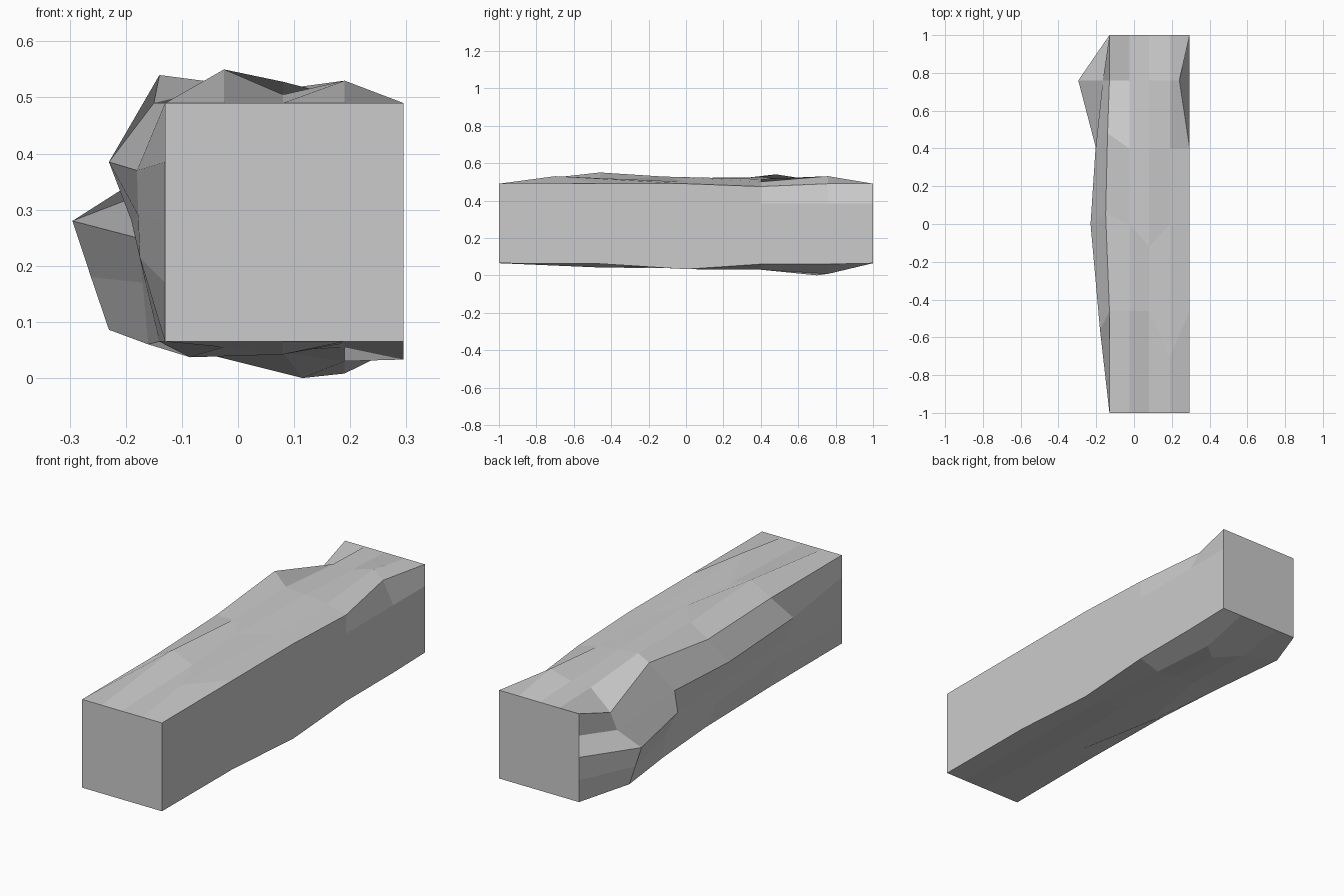
import bpy, bmesh

# Regular 4 x 4 square section and the stations along the beam
XS = [-0.13, -0.025, 0.08, 0.19, 0.295]
ZS = [0.065, 0.17, 0.28, 0.385, 0.49]
YS = [-1.0, -0.46, 0.0, 0.4, 0.76, 1.0]

# Ring order: left side up, top across, right side down, bottom back
RING = ([(0, j) for j in range(4)] + [(i, 4) for i in range(4)] +
        [(4, j) for j in range(4, 0, -1)] + [(i, 0) for i in range(4, 0, -1)])

# Chipped left side: (station, row) -> x, y, z
LEFT = {
    (1, 1): (-0.175, -0.46, 0.215), (1, 3): (-0.18, -0.56, 0.37),
    (1, 2): (-0.178, -0.50, 0.29),
    (2, 0): (-0.14, 0.05, 0.065), (2, 1): (-0.165, 0.0, 0.17),
    (2, 2): (-0.19, 0.0, 0.28), (2, 3): (-0.23, 0.0, 0.385),
    (2, 4): (-0.15, 0.05, 0.49),
    (3, 0): (-0.16, 0.4, 0.06), (3, 1): (-0.17, 0.4, 0.17),
    (3, 2): (-0.18, 0.32, 0.25), (3, 3): (-0.205, 0.38, 0.385),
    (3, 4): (-0.14, 0.48, 0.54),
    (4, 0): (-0.23, 0.76, 0.086), (4, 1): (-0.262, 0.76, 0.18),
    (4, 2): (-0.295, 0.76, 0.28), (4, 3): (-0.165, 0.76, 0.33),
    (4, 4): (-0.13, 0.76, 0.405),
}
# Uneven top and bottom heights for columns 1 to 4
TOP = {1: (0.55, 0.505, 0.515, 0.49), 2: (0.52, 0.528, 0.50, 0.49),
       3: (0.525, 0.515, 0.50, 0.475), 4: (0.497, 0.50, 0.53, 0.49)}
BOTTOM = {1: (0.055, 0.042, 0.062, 0.062), 2: (0.037, 0.048, 0.055, 0.033),
          3: (0.05, 0.045, 0.03, 0.06), 4: (0.035, 0.0, 0.008, 0.06)}


def point(s, i, j):
    x, y, z = XS[i], YS[s], ZS[j]
    if i == 0:
        return LEFT.get((s, j), (x, y, z))
    if j == 4 and s in TOP:
        z = TOP[s][i - 1]
    if j == 0 and s in BOTTOM:
        z = BOTTOM[s][i - 1]
    # Individual nicks
    if (s, i, j) == (4, 4, 4):
        x = 0.24
    if (s, i, j) == (1, 3, 4):
        y, z = -0.70, 0.53
    if (s, i, j) == (2, 2, 4):
        y = -0.12
    if (s, i, j) == (4, 2, 0):
        x, y = 0.115, 0.70
    if (s, i, j) == (2, 1, 0):
        x = -0.085
    return (x, y, z)


# Loft the beam through the stations and cap both ends
bm = bmesh.new()
rings = [[bm.verts.new(point(s, i, j)) for i, j in RING] for s in range(len(YS))]
n = len(RING)
for a, b in zip(rings, rings[1:]):
    for k in range(n):
        m = (k + 1) % n
        bm.faces.new((a[k], a[m], b[m], b[k]))
bm.faces.new(rings[0])
bm.faces.new(rings[-1])
bmesh.ops.recalc_face_normals(bm, faces=bm.faces)
mesh = bpy.data.meshes.new("stone_beam")
bm.to_mesh(mesh)
bm.free()
beam = bpy.data.objects.new("stone_beam", mesh)
bpy.context.collection.objects.link(beam)
